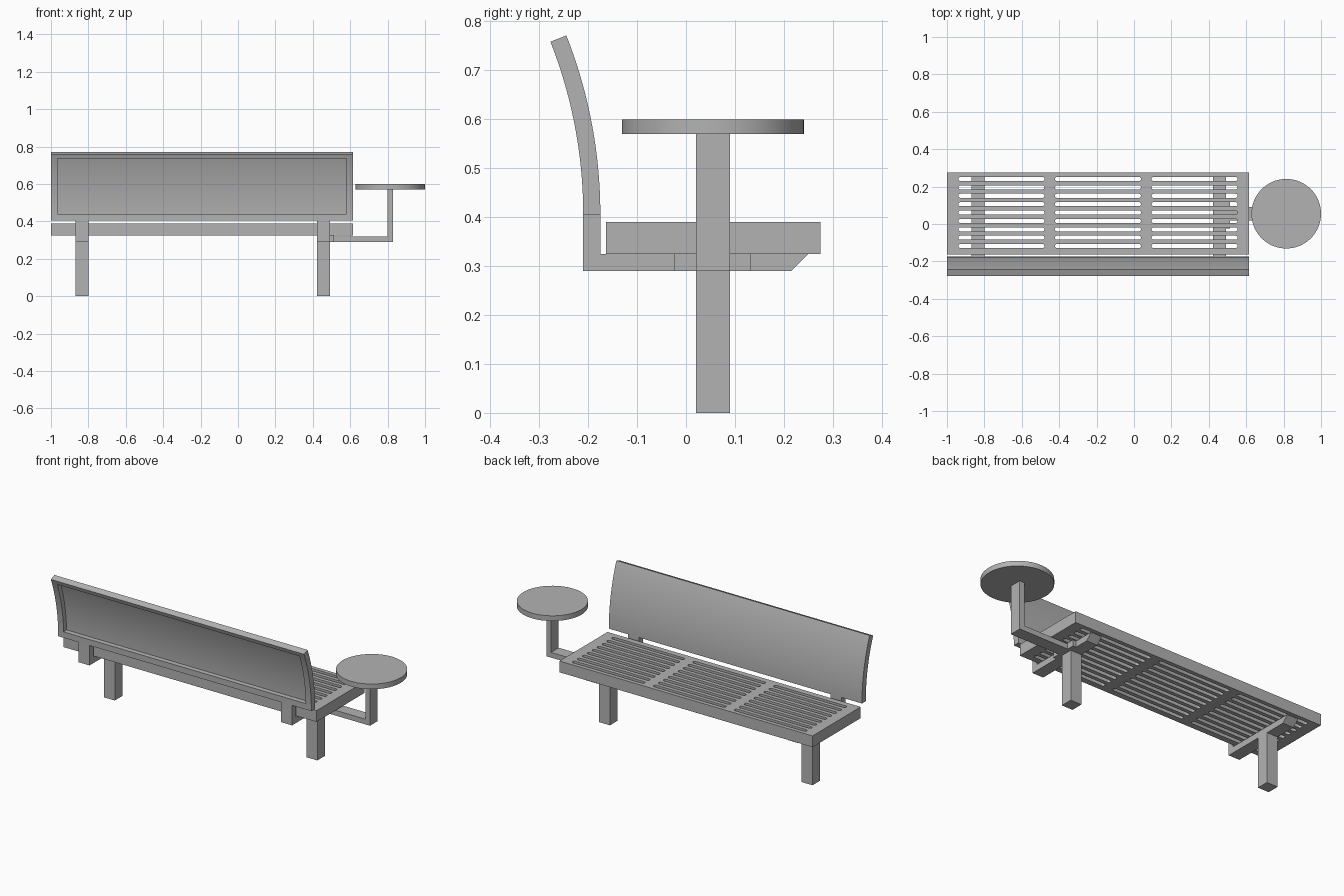
import bpy, bmesh
from math import sin, cos, pi, radians

if "Cube" in bpy.data.objects:
    bpy.data.objects.remove(bpy.data.objects["Cube"], do_unlink=True)

grey = bpy.data.materials.new("grey_metal")
grey.use_nodes = True
grey.diffuse_color = (0.45, 0.45, 0.45, 1)
grey.node_tree.nodes["Principled BSDF"].inputs["Base Color"].default_value = (0.45, 0.45, 0.45, 1)

X0, X1 = -1.0, 0.615          # bench ends
LEGS = {"right": -0.835, "left": 0.457}
BAR = 0.035                   # half width of the square bars
MID = 0.055                   # depth of the leg line


def add_object(name, mesh):
    obj = bpy.data.objects.new(name, mesh)
    bpy.context.collection.objects.link(obj)
    mesh.materials.clear()
    mesh.materials.append(grey)
    return obj


def prism(name, profile, x0, x1):
    """Extrude a (y, z) outline along x."""
    bm = bmesh.new()
    face = bm.faces.new([bm.verts.new((x0, y, z)) for y, z in profile])
    out = bmesh.ops.extrude_face_region(bm, geom=[face])
    moved = [v for v in out["geom"] if isinstance(v, bmesh.types.BMVert)]
    bmesh.ops.translate(bm, verts=moved, vec=(x1 - x0, 0, 0))
    bmesh.ops.recalc_face_normals(bm, faces=bm.faces)
    mesh = bpy.data.meshes.new(name)
    bm.to_mesh(mesh)
    bm.free()
    return add_object(name, mesh)


def box(name, x0, x1, y0, y1, z0, z1):
    return prism(name, [(y0, z0), (y1, z0), (y1, z1), (y0, z1)], x0, x1)


def smooth(obj):
    bpy.ops.object.select_all(action="DESELECT")
    obj.select_set(True)
    bpy.context.view_layer.objects.active = obj
    bpy.ops.object.shade_smooth_by_angle(angle=radians(30))


# Seat: a slab with three banks of round-ended slots
curve = bpy.data.curves.new("seat_outline", "CURVE")
curve.dimensions = "2D"
curve.fill_mode = "BOTH"
curve.extrude = 0.0325


def outline(points):
    spline = curve.splines.new("POLY")
    spline.points.add(len(points) - 1)
    for p, (x, y) in zip(spline.points, points):
        p.co = (x, y, 0, 1)
    spline.use_cyclic_u = True


outline([(X0, -0.163), (X1, -0.163), (X1, 0.275), (X0, 0.275)])
R = 0.011
for start in (-0.939, -0.423, 0.094):
    for row in range(9):
        y = -0.118 + 0.0448 * row
        slot = []
        for cx, turn in ((start + 0.46 - R, -pi / 2), (start + R, pi / 2)):
            slot += [(cx + R * cos(turn + pi * i / 8), y + R * sin(turn + pi * i / 8))
                     for i in range(9)]
        outline(slot)
helper = bpy.data.objects.new("seat_helper", curve)
bpy.context.collection.objects.link(helper)
bpy.context.view_layer.update()
evaluated = helper.evaluated_get(bpy.context.evaluated_depsgraph_get())
mesh = bpy.data.meshes.new_from_object(evaluated)
bpy.data.objects.remove(helper, do_unlink=True)
bm = bmesh.new()
bm.from_mesh(mesh)
bmesh.ops.remove_doubles(bm, verts=bm.verts, dist=0.0001)
bmesh.ops.recalc_face_normals(bm, faces=bm.faces)
bm.to_mesh(mesh)
bm.free()
seat = add_object("seat", mesh)
seat.location.z = 0.3575
smooth(seat)


# Backrest: a curved slab, hollowed from behind to leave a frame and thin panel
def arc_slab(name, x0, x1, a0, a1, r0, r1, steps=24):
    angles = [a0 + (a1 - a0) * i / steps for i in range(steps + 1)]
    arc = lambda r, a: (-1.175 + r * cos(a), 0.405 + r * sin(a))
    return prism(name, [arc(r1, a) for a in angles] + [arc(r0, a) for a in reversed(angles)], x0, x1)


backrest = arc_slab("backrest", X0, X1, 0, 0.375, 0.965, 1.0)
recess = arc_slab("recess_cutter", X0 + 0.035, X1 - 0.035, 0.036, 0.349, 0.93, 0.992)
cut = backrest.modifiers.new("recess", "BOOLEAN")
cut.object = recess
cut.solver = "EXACT"
bpy.context.view_layer.update()
hollow = bpy.data.meshes.new_from_object(
    backrest.evaluated_get(bpy.context.evaluated_depsgraph_get()))
backrest.modifiers.clear()
backrest.data = hollow
bpy.data.objects.remove(recess, do_unlink=True)
smooth(backrest)

# Legs and the bent brackets that carry seat and backrest
bracket = [(-0.21, 0.29), (0.215, 0.29), (0.25, 0.325),
           (-0.175, 0.325), (-0.175, 0.405), (-0.21, 0.405)]
for side, x in LEGS.items():
    box(side + "_leg", x - BAR, x + BAR, MID - BAR, MID + BAR, 0, 0.29)
    prism(side + "_bracket", bracket, x - BAR, x + BAR)

# Side table on a bent flat bar, bolted to the left bracket
box("table_flange", 0.49, 0.512, -0.023, 0.132, 0.29, 0.325)
prism("table_arm", [(MID - BAR, 0.29), (MID + BAR, 0.29),
                    (MID + BAR, 0.32), (MID - BAR, 0.32)], 0.512, 0.828)
box("table_post", 0.798, 0.828, MID - BAR, MID + BAR, 0.32, 0.57)
bpy.ops.mesh.primitive_cylinder_add(vertices=64, radius=0.186, depth=0.03,
                                    location=(0.814, MID, 0.585))
table = bpy.context.object
table.name = "table_top"
table.data.materials.append(grey)
smooth(table)
